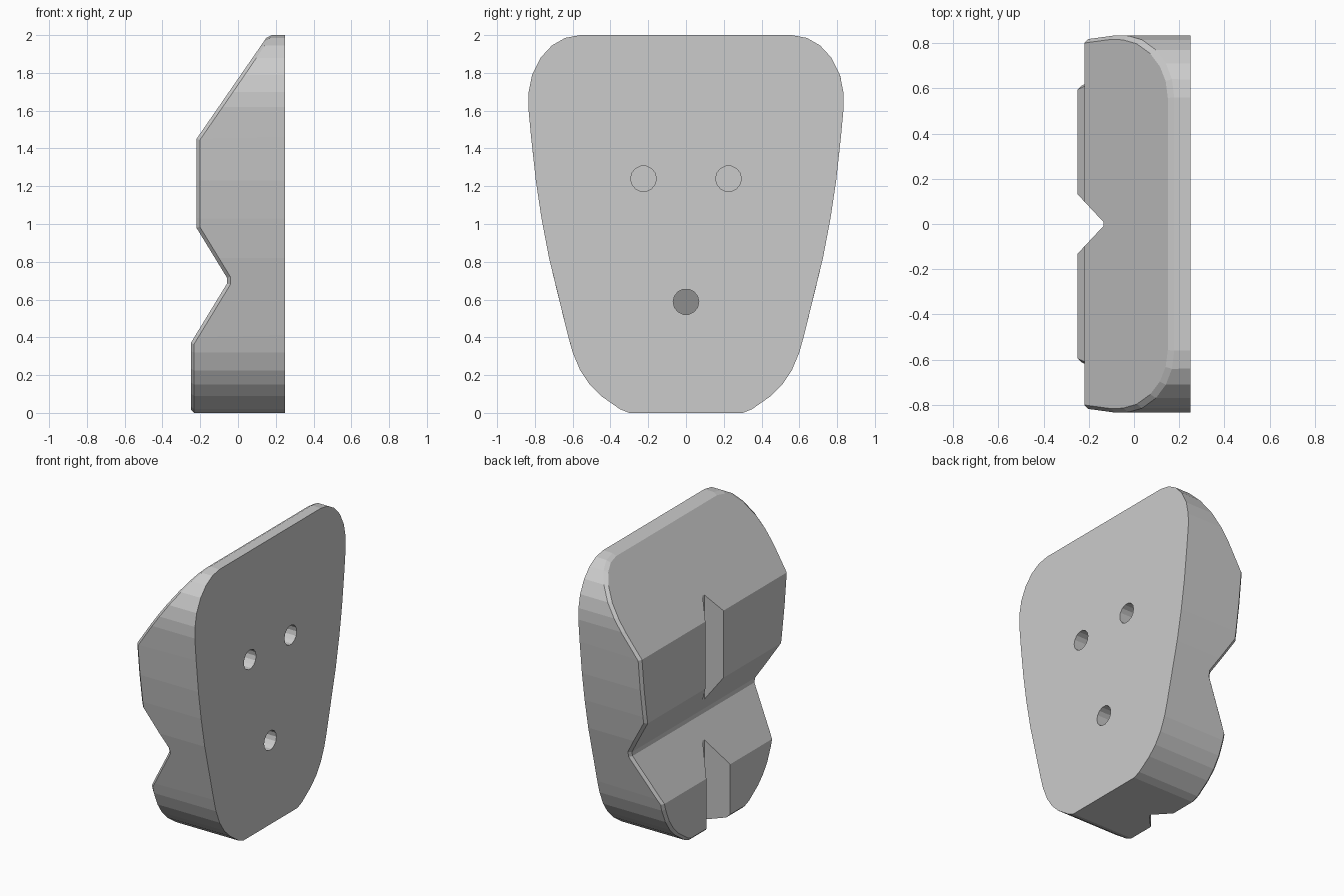
import bpy, bmesh
from math import pi
from mathutils import Matrix, Vector

cube = bpy.data.objects.get("Cube")
if cube:
    bpy.data.objects.remove(cube, do_unlink=True)

grey = bpy.data.materials.new("plain grey")
grey.use_nodes = True
grey.diffuse_color = (0.6, 0.6, 0.6, 1)
grey.node_tree.nodes["Principled BSDF"].inputs["Base Color"].default_value = (0.6, 0.6, 0.6, 1)


def make_object(name, bm):
    bmesh.ops.recalc_face_normals(bm, faces=bm.faces)
    mesh = bpy.data.meshes.new(name)
    bm.to_mesh(mesh)
    bm.free()
    mesh.materials.append(grey)
    obj = bpy.data.objects.new(name, mesh)
    bpy.context.scene.collection.objects.link(obj)
    return obj


def prism(name, points, along):
    """Extrude a closed loop of 3D points along a vector."""
    bm = bmesh.new()
    face = bm.faces.new([bm.verts.new(p) for p in points])
    new = bmesh.ops.extrude_face_region(bm, geom=[face], use_keep_orig=True)
    verts = [v for v in new["geom"] if isinstance(v, bmesh.types.BMVert)]
    bmesh.ops.translate(bm, verts=verts, vec=along)
    return make_object(name, bm)


def combine(target, cutter, operation):
    """Apply a boolean and discard the helper."""
    mod = target.modifiers.new("cut", "BOOLEAN")
    mod.operation, mod.object, mod.solver = operation, cutter, "EXACT"
    bpy.context.view_layer.update()
    graph = bpy.context.evaluated_depsgraph_get()
    mesh = bpy.data.meshes.new_from_object(target.evaluated_get(graph))
    target.modifiers.clear()
    target.data = mesh
    bpy.data.objects.remove(cutter, do_unlink=True)


# Tapered rounded outline, swept through the thickness
half = [(0.3, 0), (0.35, 0.02), (0.45, 0.09), (0.51, 0.15), (0.56, 0.225), (0.6, 0.32),
        (0.625, 0.41), (0.655, 0.53), (0.725, 0.82), (0.765, 1.03), (0.795, 1.23),
        (0.82, 1.46), (0.835, 1.62), (0.833, 1.7), (0.815, 1.79), (0.77, 1.88),
        (0.71, 1.945), (0.64, 1.985), (0.56, 2)]
outline = half + [(-y, z) for y, z in reversed(half)]
body = prism("hold_body", [(0.25, y, z) for y, z in outline], (-0.7, 0, 0))

# Stepped side profile with two ridges and a cross notch
profile = [(0.4, -0.1), (0.4, 2.1), (0.229, 2.1), (-0.22, 1.45), (-0.22, 0.98),
           (-0.058, 0.715), (-0.058, 0.685), (-0.25, 0.37), (-0.25, -0.1)]
sweep = prism("profile_helper", [(x, -1, z) for x, z in profile], (0, 2, 0))
combine(body, sweep, "INTERSECT")

# Small chamfer where the shaped face meets the side wall
bm = bmesh.new()
bm.from_mesh(body.data)
bmesh.ops.remove_doubles(bm, verts=bm.verts, dist=0.0005)
bmesh.ops.dissolve_limit(bm, angle_limit=0.01, verts=bm.verts, edges=bm.edges)
bm.normal_update()
rim = []
for edge in bm.edges:
    if len(edge.link_faces) == 2:
        low, high = sorted(f.normal.x for f in edge.link_faces)
        if low < -0.3 and abs(high) < 0.05:
            rim.append(edge)
bmesh.ops.bevel(bm, geom=rim, offset=0.018, offset_type="OFFSET", segments=1,
                profile=0.5, affect="EDGES", clamp_overlap=True)
bm.to_mesh(body.data)
bm.free()

# Vertical V groove through both ridges
groove = [(-0.36, 0.25), (-0.15, 0.025), (-0.135, 0.01)]
groove += [(x, -y) for x, y in reversed(groove)]
combine(body, prism("groove_helper", [(x, y, -0.1) for x, y in groove], (0, 0, 2)), "DIFFERENCE")


# Blind mounting holes in the flat face; the lower floor follows the slope
def hole(y, z, floor, slant):
    bm = bmesh.new()
    bmesh.ops.create_cone(bm, cap_ends=True, segments=14, radius1=0.068, radius2=0.068,
                          depth=1, matrix=Matrix.Rotation(pi / 2, 4, "Y"))
    for v in bm.verts:
        v.co.x = 0.4 if v.co.x > 0 else floor + slant * v.co.z
    bmesh.ops.translate(bm, verts=bm.verts, vec=Vector((0, y, z)))
    combine(body, make_object("hole_helper", bm), "DIFFERENCE")


hole(0.225, 1.24, 0.0, 0)
hole(-0.225, 1.24, 0.0, 0)
hole(0, 0.588, -0.07, 0.6)

body.data.materials.clear()
body.data.materials.append(grey)
for poly in body.data.polygons:
    poly.material_index = 0
    poly.use_smooth = False
